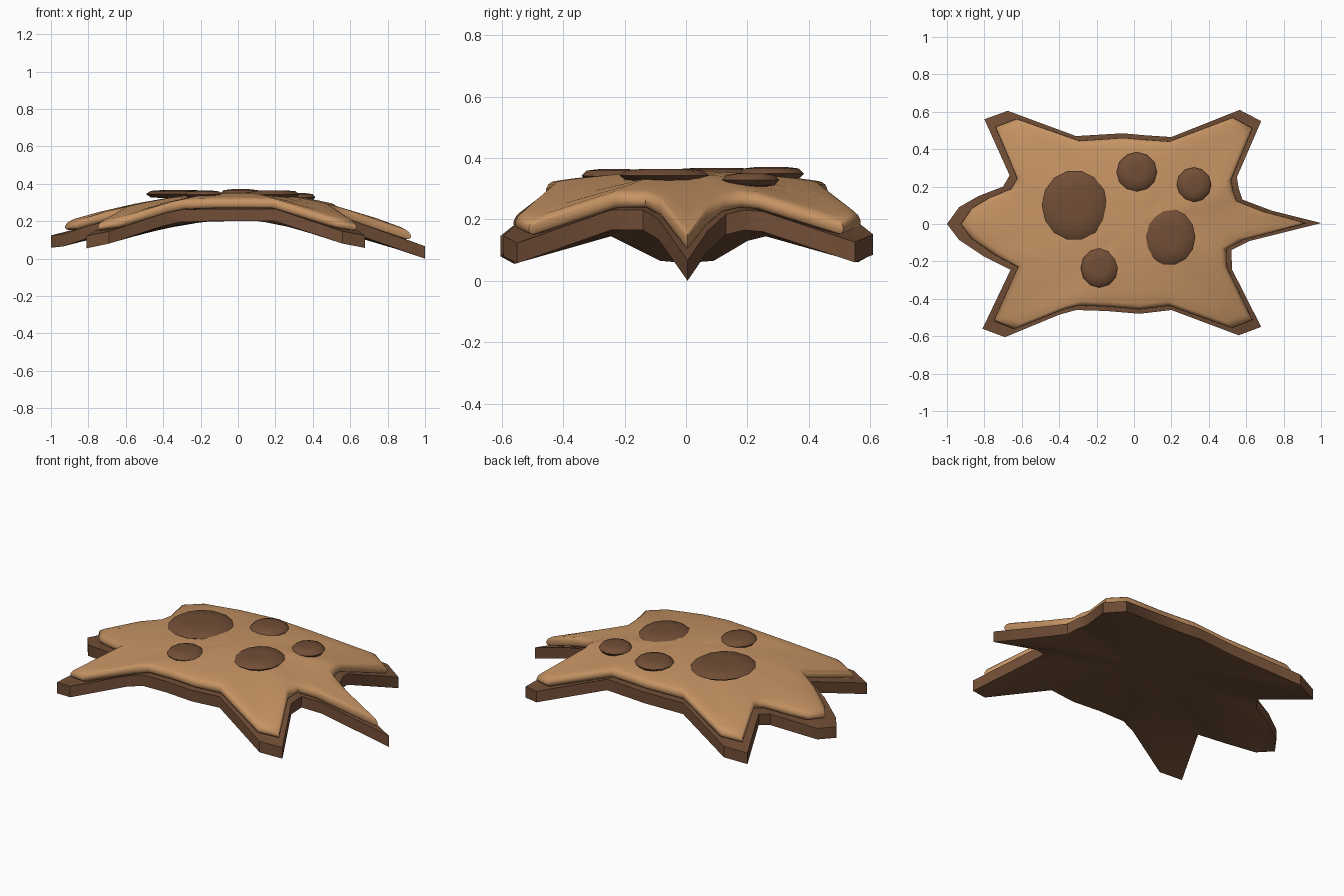
import bpy, bmesh, math

if "Cube" in bpy.data.objects:
    bpy.data.objects.remove(bpy.data.objects["Cube"])

def material(name, rgb):
    m = bpy.data.materials.new(name)
    m.diffuse_color = (*rgb, 1)
    m.use_nodes = True
    m.node_tree.nodes["Principled BSDF"].inputs["Base Color"].default_value = m.diffuse_color
    return m

TAN = material("tan hide", (0.57, 0.295, 0.127))
BROWN = material("dark brown", (0.165, 0.076, 0.037))

# Hide outline, counter-clockwise from the tail tip: x, y, underside height
OUTLINE = [
    (1, .005, 0), (.74, .07, .095), (.58, .13, .15), (.56, .19, .165), (.55, .25, .16),
    (.68, .55, .06), (.565, .61, .085), (.2, .465, .20), (.05, .475, .20),
    (-.06, .485, .20), (-.31, .47, .195), (-.675, .605, .085), (-.80, .56, .06),
    (-.665, .26, .145), (-.70, .20, .13), (-.83, .15, .10), (-.935, .09, .065),
    (-1, 0, .058), (-.935, -.085, .065), (-.80, -.175, .11), (-.66, -.245, .145),
    (-.81, -.56, .055), (-.69, -.605, .08), (-.4, -.485, .175), (-.31, -.46, .195),
    (-.15, -.465, .20), (.03, -.48, .20), (.2, -.46, .20), (.56, -.595, .08),
    (.68, -.55, .057), (.525, -.245, .165), (.52, -.14, .165), (.62, -.09, .135),
]
CENTRE_Z = 0.21
SLAB = 0.066

def ring(bm, s, lift, margin):
    """Outline scaled by s, sagging away from the centre, raised by lift."""
    vs = []
    for x, y, z in OUTLINE:
        # margin leaves a wider border on the long limbs than on the flanks
        t = s * (1 - margin * (.025 + .05 * math.hypot(x, y)))
        vs.append(bm.verts.new((x * t, y * t, CENTRE_Z - (CENTRE_Z - z) * t ** 1.75 + lift)))
    return vs

def loft(bm, rings):
    n = len(rings[0])
    for a, b in zip(rings, rings[1:]):
        for i in range(n):
            j = (i + 1) % n
            bm.faces.new((a[i], a[j], b[j], b[i]))

def finish(name, bm, mat, angle):
    bmesh.ops.recalc_face_normals(bm, faces=bm.faces)
    me = bpy.data.meshes.new(name)
    bm.to_mesh(me)
    bm.free()
    ob = bpy.data.objects.new(name, me)
    bpy.context.collection.objects.link(ob)
    me.materials.append(mat)
    bpy.ops.object.select_all(action='DESELECT')
    ob.select_set(True)
    bpy.context.view_layer.objects.active = ob
    bpy.ops.object.shade_smooth_by_angle(angle=math.radians(angle))

def shell(name, profile, centre_lifts, margin, mat, angle):
    """Closed body from (scale, lift) rings, running from bottom to top centre."""
    bm = bmesh.new()
    rings = [ring(bm, s, lift, margin) for s, lift in profile]
    loft(bm, rings)
    n = len(OUTLINE)
    for r, lift in zip((rings[0], rings[-1]), centre_lifts):
        c = bm.verts.new((0, 0, CENTRE_Z + lift))
        for i in range(n):
            bm.faces.new((r[i], r[(i + 1) % n], c))
    finish(name, bm, mat, angle)

INNER = (.2, .4, .6, .75)

# Dark backing slab
shell("backing",
      [(s, 0) for s in INNER] + [(.9, 0), (1, 0), (1, SLAB), (.9, SLAB)]
      + [(s, SLAB) for s in reversed(INNER)], (0, SLAB), 0, BROWN, 35)

# Rounded tan hide lying on the backing, slightly puffed in the middle
edge = [(.97, .002), (.99, .009), (1, .022), (.998, .034),
        (.985, .046), (.965, .053), (.94, .057)]
dome = [(.8, .064), (.6, .071), (.4, .077), (.2, .08)]
shell("hide", [(s, SLAB + .001) for s in INNER]
      + [(s, SLAB + h) for s, h in edge + dome],
      (SLAB + .001, SLAB + .081), 1, TAN, 55)

# Flat spots: x, y, z, x radius, y radius, sides
SPOTS = [
    (-.318, .10, .345, .175, .188, 14), (.015, .278, .349, .108, .106, 12),
    (.32, .21, .328, .093, .093, 12), (.19, -.07, .343, .138, .15, 14),
    (-.185, -.235, .342, .10, .105, 12),
]
PROFILE = ((.45, -.022), (.85, -.017), (1, 0), (.85, .017), (.45, .022))
for k, (x, y, z, rx, ry, n) in enumerate(SPOTS):
    bm = bmesh.new()
    rings = [[bm.verts.new((x + rx * s * math.cos(2 * math.pi * i / n),
                            y + ry * s * math.sin(2 * math.pi * i / n), z + h))
              for i in range(n)] for s, h in PROFILE]
    loft(bm, rings)
    bm.faces.new(rings[0])
    bm.faces.new(rings[-1])
    finish(f"spot_{k + 1}", bm, BROWN, 65)
